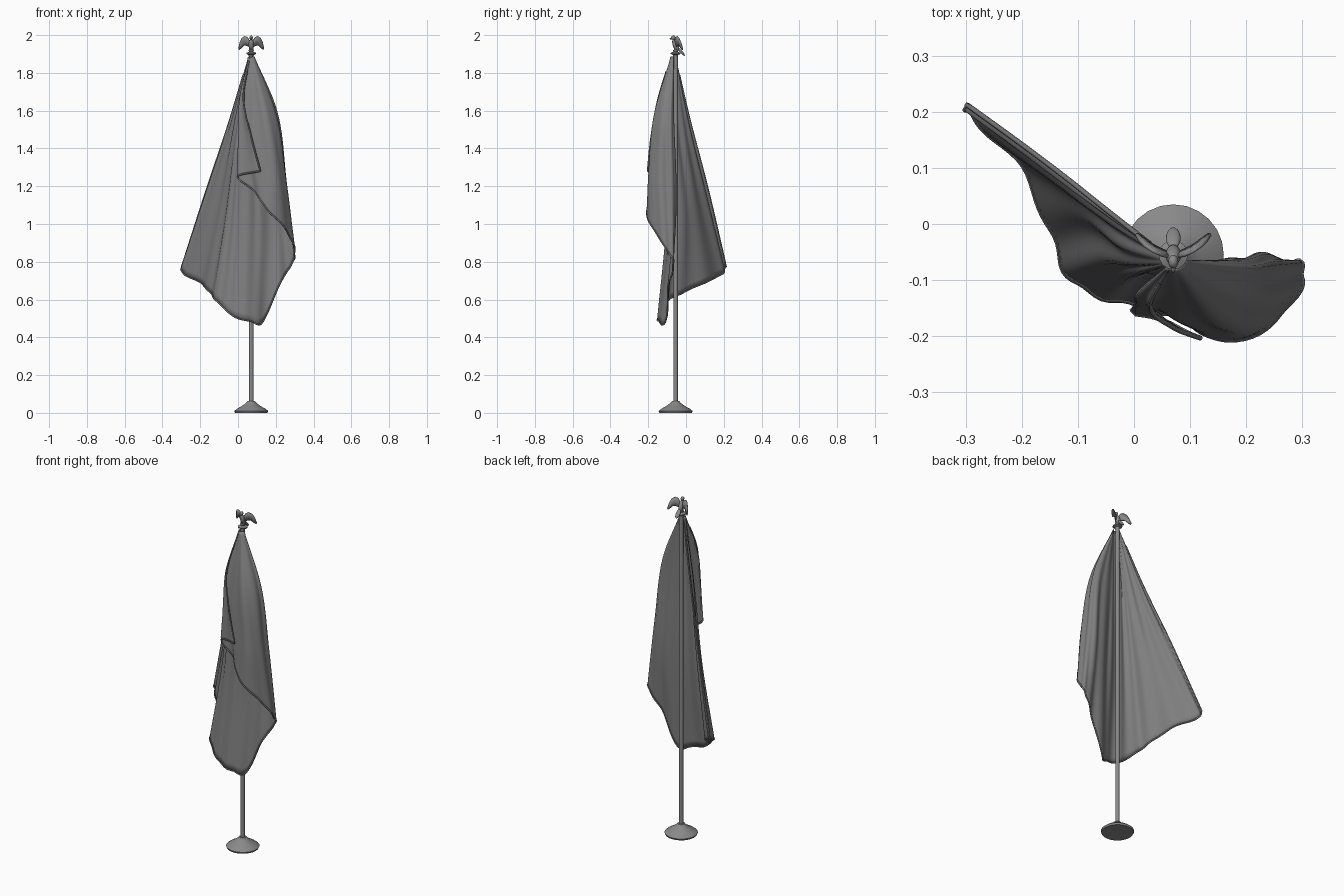
import bpy, bmesh, math
from mathutils import Vector, Matrix

if "Cube" in bpy.data.objects:
    bpy.data.objects.remove(bpy.data.objects["Cube"])

P = Vector((0.07, -0.055, 0))  # pole axis


def material(name, value):
    m = bpy.data.materials.new(name)
    m.diffuse_color = (value, value, value, 1)
    m.use_nodes = True
    m.node_tree.nodes["Principled BSDF"].inputs["Base Color"].default_value = m.diffuse_color
    return m


CLOTH = material("dark_cloth", 0.21)
METAL = material("dark_metal", 0.25)


def finish(name, bm, angle=40, mat=METAL):
    bmesh.ops.recalc_face_normals(bm, faces=bm.faces)
    me = bpy.data.meshes.new(name)
    bm.to_mesh(me)
    bm.free()
    me.materials.append(mat)
    ob = bpy.data.objects.new(name, me)
    bpy.context.collection.objects.link(ob)
    bpy.context.view_layer.objects.active = ob
    bpy.ops.object.select_all(action='DESELECT')
    ob.select_set(True)
    bpy.ops.object.shade_smooth_by_angle(angle=math.radians(angle))
    return ob


def lathe(name, profile, sides):
    bm = bmesh.new()
    vs = [bm.verts.new((P.x + r, P.y, z)) for r, z in profile]
    es = [bm.edges.new(p) for p in zip(vs, vs[1:])]
    bmesh.ops.spin(bm, geom=vs + es, cent=P, axis=(0, 0, 1), angle=math.tau, steps=sides)
    bmesh.ops.remove_doubles(bm, verts=bm.verts, dist=1e-5)
    return finish(name, bm)


def ellipsoid(name, loc, size, tilt=0):
    bm = bmesh.new()
    m = Matrix.Translation(P + Vector(loc)) @ Matrix.Rotation(tilt, 4, 'X') @ Matrix.Diagonal((*size, 1))
    bmesh.ops.create_uvsphere(bm, u_segments=16, v_segments=10, radius=1, matrix=m)
    return finish(name, bm, 60)


def spline(pts, sub):
    out = []
    for i in range(len(pts) - 1):
        b, c = pts[i], pts[i + 1]
        a = pts[i - 1] if i else 2 * b - c
        d = pts[i + 2] if i + 2 < len(pts) else 2 * c - b
        for k in range(sub):
            t = k / sub
            out.append(0.5 * (2 * b + (c - a) * t + (2 * a - 5 * b + 4 * c - d) * t * t
                              + (3 * b - a - 3 * c + d) * t ** 3))
    return out + [pts[-1]]


# stand and pole
lathe("base", [(0, 0.004), (0.086, 0), (0.09, 0.01), (0.075, 0.022), (0.05, 0.036),
               (0.028, 0.052), (0.02, 0.062), (0, 0.064)], 24)
lathe("pole", [(0, 0.05), (0.012, 0.05), (0.012, 1.9), (0, 1.9)], 16)
lathe("finial_mount", [(0, 1.885), (0.012, 1.885), (0.014, 1.895), (0.026, 1.9), (0.026, 1.906),
                       (0.012, 1.912), (0.014, 1.92), (0, 1.925)], 16)

# draped cloth: each fold line runs upper -> middle -> hem, starting at the pole top
folds = [
    (-.045, .02, 1.55, -.17, .115, 1.18, -.30, .21, .775),
    (-.04, .01, 1.53, -.155, .095, 1.15, -.287, .19, .735),
    (-.03, -.01, 1.5, -.115, .05, 1.1, -.2, .10, .69),
    (-.02, -.04, 1.5, -.08, 0, 1.05, -.15, -.01, .64),
    (0, -.07, 1.5, -.05, -.07, 1.05, -.11, -.10, .59),
    (.02, -.085, 1.5, 0, -.10, 1.0, -.02, -.14, .51),
    (.07, -.09, 1.5, .08, -.095, 1.0, .07, -.145, .485),
    (.10, -.08, 1.5, .13, -.08, 1.0, .13, -.11, .48),
    (.16, -.07, 1.5, .2, -.06, 1.05, .22, -.09, .68),
    (.2, -.07, 1.58, .245, -.06, 1.2, .285, -.065, .79),
    (.205, -.10, 1.58, .25, -.11, 1.25, .30, -.10, .86),
    (.18, -.15, 1.58, .23, -.17, 1.27, .255, -.17, .97),
    (.13, -.165, 1.58, .16, -.195, 1.3, .16, -.21, 1.07),
    (.07, -.135, 1.6, .06, -.16, 1.4, .09, -.17, 1.17),
    (.012, -.12, 1.65, .005, -.14, 1.45, 0, -.155, 1.25),
    (.03, -.145, 1.67, .07, -.18, 1.47, .12, -.2, 1.28),
]
lines = []
for f in folds:
    pts = [Vector(f[i:i + 3]) for i in (0, 3, 6)]
    d = Vector((pts[0].x - P.x, pts[0].y - P.y, 0)).normalized()
    lines.append(spline([P + d * 0.016 + Vector((0, -0.01, 1.885))] + pts, 14))
rows = [spline(list(r), 8) for r in zip(*lines)]

bm = bmesh.new()
grid = [[bm.verts.new(p) for p in r] for r in rows]
for r0, r1 in zip(grid, grid[1:]):
    for i in range(len(r0) - 1):
        bm.faces.new((r0[i], r0[i + 1], r1[i + 1], r1[i]))
bm.normal_update()
# fine pleats that fan out towards the hem
for j, r in enumerate(grid):
    v = j / (len(grid) - 1)
    for i, vert in enumerate(r):
        vert.co += vert.normal * 0.004 * min(v * 2, 1) * math.sin(i * 0.75 + 2 * v + math.sin(i * 0.17))
hem_path = [r[0].co.copy() for r in grid[4:]] + [v.co.copy() for v in grid[-1][1:]]
hem_path += [r[-1].co.copy() for r in grid[-2:4:-1]]
flag = finish("flag_cloth", bm, 60, CLOTH)
s = flag.modifiers.new("thickness", 'SOLIDIFY')
s.thickness = 0.004
s.offset = 0

# stitched hem around the free edges
cu = bpy.data.curves.new("flag_hem", 'CURVE')
cu.dimensions = '3D'
cu.bevel_depth = 0.0045
cu.bevel_resolution = 1
cu.materials.append(CLOTH)
sp = cu.splines.new('POLY')
sp.points.add(len(hem_path) - 1)
for q, p in zip(sp.points, hem_path):
    q.co = (*p, 1)
bpy.context.collection.objects.link(bpy.data.objects.new("flag_hem", cu))

# eagle finial
ellipsoid("eagle_body", (0, 0, 1.947), (0.014, 0.015, 0.034), math.radians(20))
ellipsoid("eagle_head", (0, -0.012, 1.986), (0.009, 0.012, 0.012))
ellipsoid("eagle_beak", (0, -0.024, 1.982), (0.004, 0.008, 0.004), math.radians(25))
ellipsoid("eagle_tail", (0, 0.03, 1.912), (0.013, 0.007, 0.028), math.radians(40))
for side, label in ((-1, "left"), (1, "right")):
    ellipsoid("eagle_leg_" + label, (side * 0.008, -0.002, 1.927), (0.005, 0.006, 0.016))
    # wing: upper and lower outline stations, swept backwards
    upper = [(.006, .065), (.02, .088), (.035, .094), (.05, .085), (.06, .062), (.067, .03)]
    lower = [(.006, .035), (.02, .042), (.03, .046), (.04, .044), (.05, .033), (.063, .022)]
    bm = bmesh.new()
    cols = [[bm.verts.new((P.x + side * x, P.y - 0.012 + 0.55 * x + 0.2 * (0.09 - z), 1.9 + z))
             for x, z in (u, ((u[0] + l[0]) / 2, (u[1] + l[1]) / 2), l)] for u, l in zip(upper, lower)]
    for a, b in zip(cols, cols[1:]):
        for k in range(2):
            bm.faces.new((a[k], b[k], b[k + 1], a[k + 1]))
    w = finish("eagle_wing_" + label, bm)
    t = w.modifiers.new("thickness", 'SOLIDIFY')
    t.thickness = 0.006
    t.offset = 0
